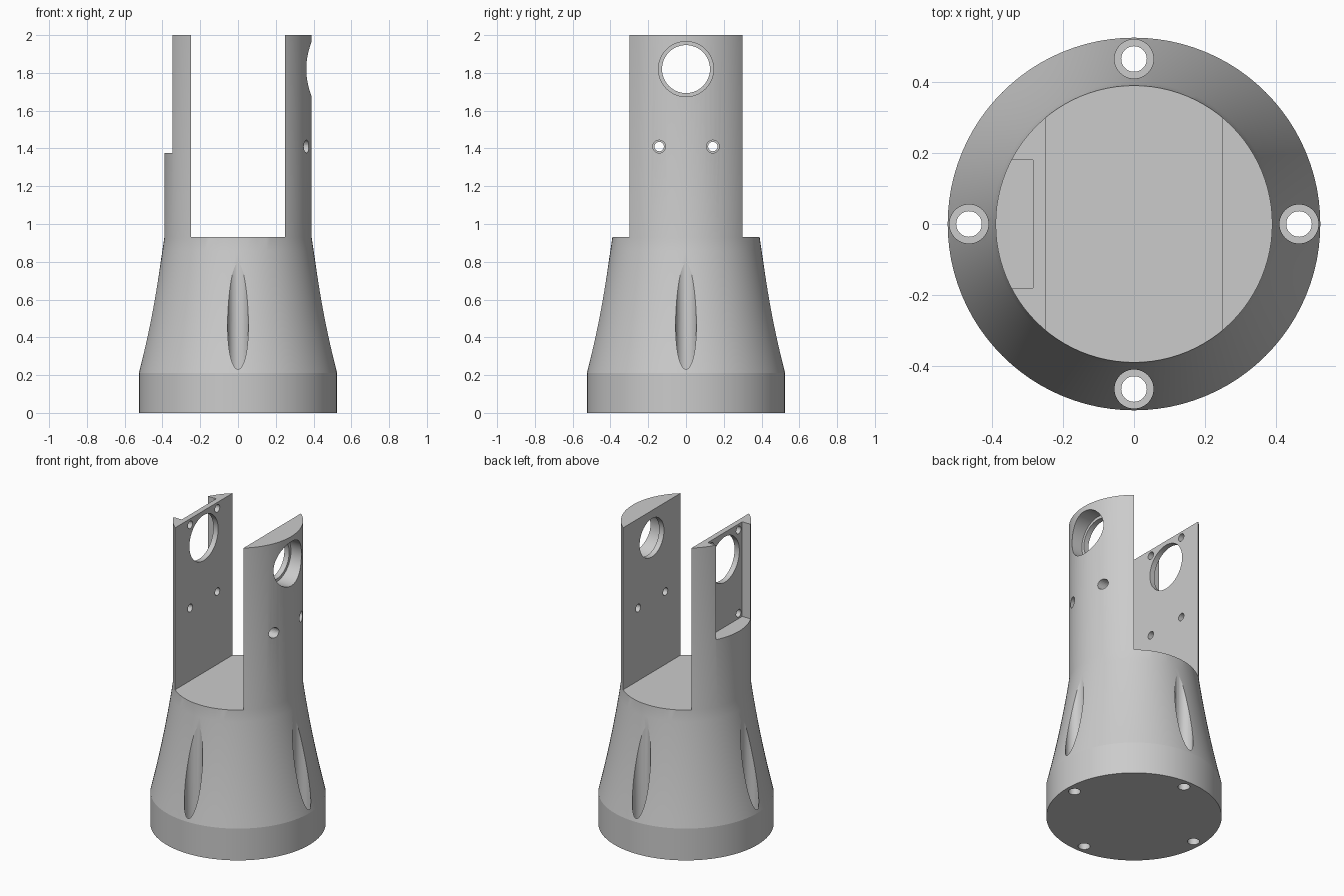
import bpy, bmesh, math
from mathutils import Matrix, Vector

if "Cube" in bpy.data.objects:
    bpy.data.objects.remove(bpy.data.objects["Cube"])

SEG = 96
R_BASE, R_NECK = 0.525, 0.39
Z_BASE, Z_NECK, Z_TOP = 0.21, 0.93, 2.0

grey = bpy.data.materials.new("plain grey")
grey.diffuse_color = (0.6, 0.6, 0.6, 1)
grey.use_nodes = True
grey.node_tree.nodes["Principled BSDF"].inputs["Base Color"].default_value = grey.diffuse_color


def make_object(name, bm):
    bmesh.ops.recalc_face_normals(bm, faces=bm.faces[:])
    mesh = bpy.data.meshes.new(name)
    bm.to_mesh(mesh)
    bm.free()
    mesh.materials.append(grey)
    ob = bpy.data.objects.new(name, mesh)
    bpy.context.collection.objects.link(ob)
    return ob


def lathe(name, profile):
    """Closed solid of revolution from (radius, z) points."""
    bm = bmesh.new()
    rings = []
    for r, z in profile:
        rings.append([bm.verts.new((r * math.cos(2 * math.pi * i / SEG),
                                    r * math.sin(2 * math.pi * i / SEG), z))
                      for i in range(SEG)])
    for a, b in zip(rings, rings[1:]):
        for i in range(SEG):
            j = (i + 1) % SEG
            bm.faces.new((a[i], a[j], b[j], b[i]))
    bm.faces.new(rings[0][::-1])
    bm.faces.new(rings[-1])
    return make_object(name, bm)


cutters = []


def cut_box(name, lo, hi):
    lo, hi = Vector(lo), Vector(hi)
    bm = bmesh.new()
    bmesh.ops.create_cube(bm, size=1, matrix=Matrix.Translation((lo + hi) / 2)
                          @ Matrix.Diagonal((*(hi - lo), 1)))
    cutters.append(make_object(name, bm))


def cut_cyl(name, radius, start, end, sides=40):
    start, end = Vector(start), Vector(end)
    axis = end - start
    rot = axis.to_track_quat('Z', 'Y').to_matrix().to_4x4()
    bm = bmesh.new()
    bmesh.ops.create_cone(bm, cap_ends=True, segments=sides, radius1=radius,
                          radius2=radius, depth=axis.length,
                          matrix=Matrix.Translation((start + end) / 2) @ rot)
    cutters.append(make_object(name, bm))


# Flared base running into the straight neck
profile = [(R_BASE, 0), (R_BASE, Z_BASE)]
for k in range(1, 11):
    t = k / 10
    profile.append(((1 - t) ** 2 * R_BASE + 2 * t * (1 - t) * 0.44 + t * t * R_NECK,
                    Z_BASE + t * (Z_NECK - Z_BASE)))
profile.append((R_NECK, Z_TOP))
body = lathe("bracket_body", profile)

# Slot between the two uprights, and the pocket on the outside of the left one
cut_box("slot", (-0.25, -0.6, Z_NECK), (0.25, 0.6, 2.2))
cut_box("motor_pocket", (-0.6, -0.18, 1.375), (-0.285, 0.18, 2.2))

# Bearing seat in the right upright, shaft opening in the left
cut_cyl("bearing_bore", 0.127, (0.2, 0, 1.82), (0.6, 0, 1.82), 64)
cut_cyl("bearing_seat", 0.146, (0.285, 0, 1.82), (0.6, 0, 1.82), 64)
cut_cyl("shaft_opening", 0.15, (-0.6, 0, 1.82), (-0.2, 0, 1.82), 64)

# Screw holes in the uprights
for y in (-0.142, 0.142):
    cut_cyl("right_screw", 0.025, (0.2, y, 1.41), (0.6, y, 1.41), 24)
    cut_cyl("right_screw_head", 0.034, (0.285, y, 1.41), (0.6, y, 1.41), 24)
    for z in (1.41, 1.96):
        cut_cyl("left_screw", 0.025, (-0.6, y, z), (-0.2, y, z), 24)

# Four mounting holes with deep head recesses that groove the flare
for k in range(4):
    a = k * math.pi / 2
    x, y = 0.465 * math.cos(a), 0.465 * math.sin(a)
    cut_cyl("mount_hole", 0.036, (x, y, -0.1), (x, y, 0.5), 32)
    cut_cyl("mount_recess", 0.055, (x, y, 0.12), (x, y, 0.9), 48)

# Apply every cut, then drop the cutters
for c in cutters:
    c.hide_render = True
    mod = body.modifiers.new(c.name, 'BOOLEAN')
    mod.operation = 'DIFFERENCE'
    mod.solver = 'EXACT'
    mod.object = c
graph = bpy.context.evaluated_depsgraph_get()
result = bpy.data.meshes.new_from_object(body.evaluated_get(graph))
body.modifiers.clear()
body.data = result
for c in cutters:
    bpy.data.objects.remove(c, do_unlink=True)

# Smooth curved walls, sharp rims
bpy.context.view_layer.objects.active = body
body.select_set(True)
bpy.ops.object.shade_smooth_by_angle(angle=math.radians(12))
